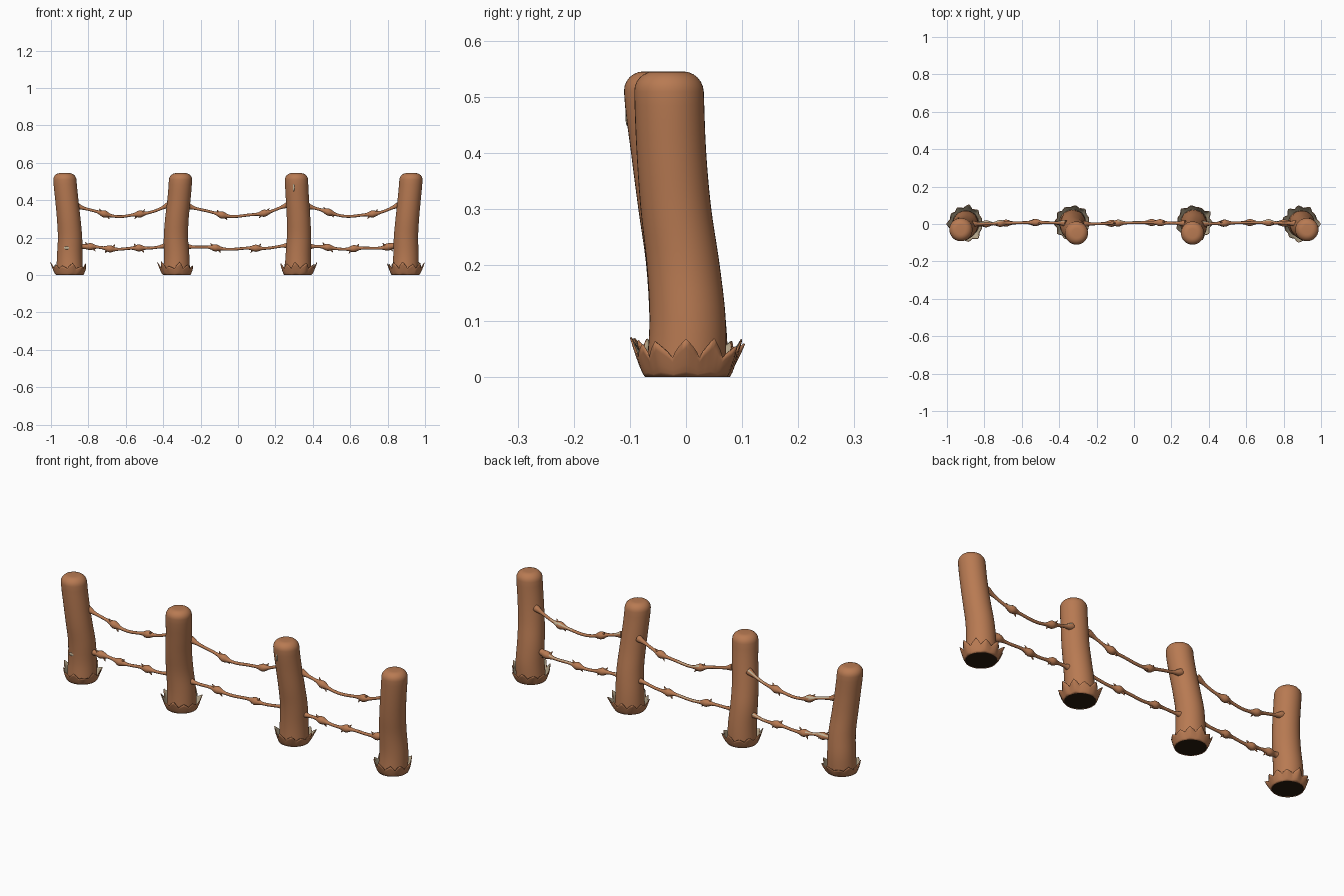
import bpy, bmesh, math, random
from mathutils import Vector

if "Cube" in bpy.data.objects:
    bpy.data.objects.remove(bpy.data.objects["Cube"])

random.seed(7)

def material(name, rgb):
    m = bpy.data.materials.new(name)
    m.diffuse_color = (*rgb, 1)
    m.use_nodes = True
    m.node_tree.nodes["Principled BSDF"].inputs["Base Color"].default_value = m.diffuse_color
    return m

BARK = material("bark brown", (0.48, 0.195, 0.085))
PALE = material("pale wood", (0.52, 0.43, 0.29))
DARK = material("dark underside", (0.022, 0.010, 0.004))

def finish(name, bm, mats, angle=50):
    bmesh.ops.recalc_face_normals(bm, faces=bm.faces)
    me = bpy.data.meshes.new(name)
    bm.to_mesh(me)
    bm.free()
    for m in mats:
        me.materials.append(m)
    ob = bpy.data.objects.new(name, me)
    bpy.context.collection.objects.link(ob)
    bpy.ops.object.select_all(action='DESELECT')
    ob.select_set(True)
    bpy.context.view_layer.objects.active = ob
    bpy.ops.object.shade_smooth_by_angle(angle=math.radians(angle))
    return ob

def bridge(bm, rings, closed=True):
    n = len(rings[0])
    for a, b in zip(rings, rings[1:]):
        for i in range(n if closed else n - 1):
            j = (i + 1) % n
            bm.faces.new((a[i], a[j], b[j], b[i]))

def lerp_table(t, table):
    # smooth (Catmull-Rom) lookup over samples spaced 0.1 apart
    i = min(int(t / 0.1), len(table) - 2)
    f = t / 0.1 - i
    p = [table[max(0, min(len(table) - 1, i + k))] for k in (-1, 0, 1, 2)]
    return 0.5 * (2*p[1] + (p[2]-p[0])*f + (2*p[0]-5*p[1]+4*p[2]-p[3])*f*f
                  + (3*p[1]-p[0]-3*p[2]+p[3])*f**3)

# centre lines of the four bent posts, sampled every 0.1 in height
POST_X = [
    [-.90, -.90, -.898, -.905, -.915, -.925, -.928],
    [-.328, -.328, -.332, -.327, -.316, -.308, -.305],
    [.32, .322, .326, .324, .318, .313, .312],
    [.895, .898, .898, .905, .915, .924, .927],
]
LEAN_SIDE = [0, .003, -.005, -.018, -.026, -.030, -.032]
LEAN_MID = [.005, .003, -.006, -.022, -.036, -.048, -.050]
POST_Y = [LEAN_SIDE, LEAN_MID, LEAN_MID, LEAN_SIDE]
RADIUS = [.071, .068, .065, .063, .062, .062, .061]
HEIGHT, ROUND = 0.545, 0.036

def post_centre(k, z):
    return Vector((lerp_table(z, POST_X[k]), lerp_table(z, POST_Y[k]), z))

def make_post(k):
    bm = bmesh.new()
    levels = [(0.002 + 0.507 * i / 20, 0.0) for i in range(20)]
    levels += [(HEIGHT - ROUND + ROUND * math.sin(a), ROUND * (1 - math.cos(a)))
               for a in [math.pi / 2 * i / 6 for i in range(7)]]
    rings = []
    for z, inset in levels:
        c, r = post_centre(k, z), lerp_table(z, RADIUS) - inset
        rings.append([bm.verts.new(c + Vector((r * math.cos(a), r * math.sin(a), 0)))
                      for a in [math.tau * i / 40 for i in range(40)]])
    bridge(bm, rings)
    bm.faces.new(rings[-1])
    bm.faces.new(rings[0]).material_index = 1
    finish(f"post_{k + 1}", bm, [BARK, DARK])

def make_collar(k):
    # ring of torn bark, flaring outwards into uneven teeth
    bm = bmesh.new()
    teeth, per = 11, 8
    n = teeth * per
    start = math.pi if k < 2 else 0.0
    high = [0.068] + [random.uniform(.046, .072) for _ in range(teeth - 1)]
    reach = [0.104] + [random.uniform(.088, .108) for _ in range(teeth - 1)]
    rings = [[] for _ in range(6)]
    c = post_centre(k, 0)
    for i in range(n):
        tooth = int((i + per / 2) / per) % teeth
        peak = 1 - abs(((i + per / 2) % per) - per / 2) / (per / 2)
        top = 0.034 + (high[tooth] - 0.034) * peak ** 0.8
        out = 0.087 + (reach[tooth] - 0.087) * peak
        a = start + math.tau * i / n + 0.05 * peak * math.sin(tooth * 2.3)
        d = Vector((math.cos(a), math.sin(a), 0))
        for j, ring in enumerate(rings):
            t = j / 5
            r = 0.073 + (out - 0.073) * t ** 0.9
            ring.append(bm.verts.new(c + d * r + Vector((0, 0, top * t ** 1.2))))
    bridge(bm, rings)
    ob = finish(f"bark_collar_{k + 1}", bm, [BARK, PALE], 60)
    s = ob.modifiers.new("thickness", 'SOLIDIFY')
    s.thickness, s.offset, s.material_offset = 0.003, -1, 1

def make_vine(name, k, z_end, z_mid, knots):
    # sagging vine between posts k and k+1, swelling at the knots
    bm = bmesh.new()
    p0, p1 = post_centre(k, z_end), post_centre(k + 1, z_end)
    x0, x1 = p0.x + 0.045, p1.x - 0.045
    ym = 0.004

    def centre(x):
        t = 2 * (x - x0) / (x1 - x0) - 1
        return Vector((x, ym + 0.004 * math.sin(9 * x + k),
                       z_mid + (z_end - z_mid) * abs(t) ** 1.7 + 0.003 * math.sin(31 * x)))

    def radius(x):
        r = 0.0075 + 0.010 * (math.exp(-((x - x0) / .03) ** 2) + math.exp(-((x1 - x) / .03) ** 2))
        return r + sum(0.0115 * math.exp(-((x - q) / 0.024) ** 2) for q in knots)

    rings, n = [], 90
    for i in range(n + 1):
        x = x0 + (x1 - x0) * i / n
        c = centre(x)
        tan = (centre(x + .002) - centre(x - .002)).normalized()
        up = Vector((0, 1, 0)).cross(tan) * -1
        r = radius(x)
        rings.append([bm.verts.new(c + up * (r * math.sin(a)) + Vector((0, r * math.cos(a), 0)))
                      for a in [math.tau * j / 12 for j in range(12)]])
    bridge(bm, rings)
    bm.faces.new(rings[0])
    bm.faces.new(rings[-1])
    # pale scraped patches along the upper back side
    bm.normal_update()
    bmesh.ops.recalc_face_normals(bm, faces=bm.faces)
    for f in bm.faces:
        m = f.calc_center_median()
        if f.normal.y > 0.3 and f.normal.z > 0.3 and math.sin(17 * m.x + 2) > 0.45:
            f.material_index = 1
    # thorns on each knot
    for i, q in enumerate(knots):
        for s in (1, -1):
            side = s if i % 2 else -s
            d = Vector((0.7 * side, random.uniform(-.5, .5), s)).normalized()
            base = centre(q + 0.010 * side)
            mat = d.to_track_quat('Z', 'Y').to_matrix().to_4x4()
            mat.translation = base + d * 0.015
            bmesh.ops.create_cone(bm, cap_ends=True, segments=10, radius1=0.011,
                                  radius2=0.001, depth=0.032, matrix=mat)
    finish(name, bm, [BARK, PALE], 60)

def make_chip(name, k, x, z, w, h):
    # small pale chip lying in the front of a post
    c, r = post_centre(k, z), lerp_table(z, RADIUS)
    y = c.y - math.sqrt(r * r - (x - c.x) ** 2)
    bm = bmesh.new()
    bmesh.ops.create_uvsphere(bm, u_segments=12, v_segments=8, radius=1)
    bmesh.ops.scale(bm, vec=(w / 2, 0.003, h / 2), verts=bm.verts)
    bmesh.ops.translate(bm, vec=(x, y, z), verts=bm.verts)
    finish(name, bm, [PALE])

for k in range(4):
    make_post(k)
    make_collar(k)

UPPER = [(-.715, -.525), (-.085, .14), (.485, .72)]
LOWER = [(-.79, -.685, -.53), (-.12, .095), (.48, .62, .80)]
for k in range(3):
    make_vine(f"upper_vine_{k + 1}", k, 0.375, 0.314, UPPER[k])
    make_vine(f"lower_vine_{k + 1}", k, 0.157, 0.140, LOWER[k])

make_chip("chip_post_1", 0, -.915, .145, .034, .016)
make_chip("chip_post_3", 2, .298, .47, .010, .045)
